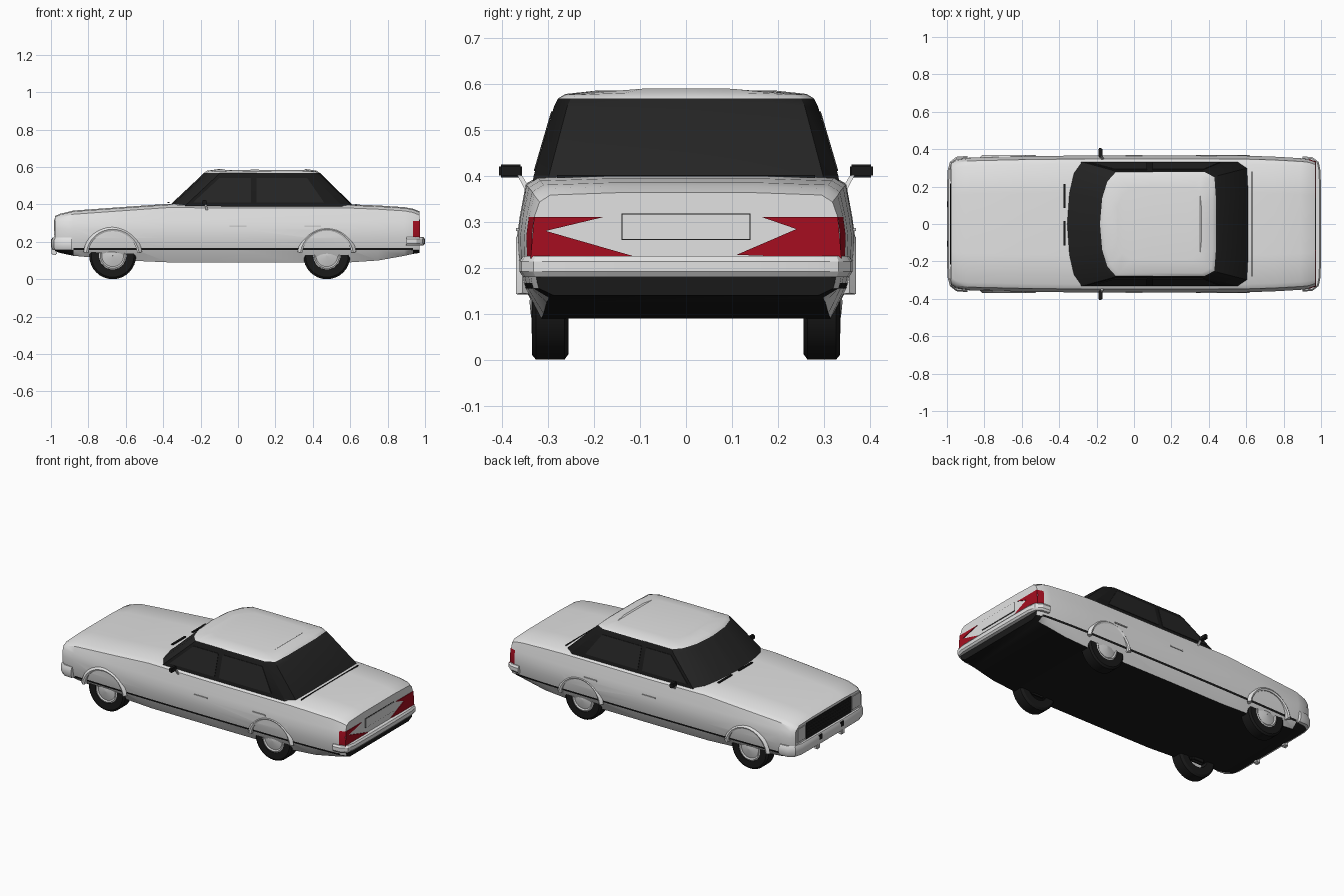
import bpy, bmesh, math
from mathutils import Vector

cube = bpy.data.objects.get("Cube")
if cube:
    bpy.data.objects.remove(cube, do_unlink=True)


def material(name, r, g, b):
    m = bpy.data.materials.new(name)
    m.use_nodes = True
    m.diffuse_color = (r, g, b, 1)
    node = next(n for n in m.node_tree.nodes if n.type == 'BSDF_PRINCIPLED')
    node.inputs["Base Color"].default_value = (r, g, b, 1)
    node.inputs["Roughness"].default_value = 0.6
    return m


WHITE = material("white paint", .76, .76, .76)
BLACK = material("black trim", .01, .01, .01)
RED = material("red lamp", .38, .004, .014)
GLASS = material("dark glass", .018, .018, .018)
SILVER = material("light silver", .62, .62, .62)


def finish(name, bm, mats, smooth=True, rule=None):
    bmesh.ops.recalc_face_normals(bm, faces=bm.faces)
    bm.normal_update()
    if rule:
        for f in bm.faces:
            f.material_index = rule(f.calc_center_median(), f.normal)
    mesh = bpy.data.meshes.new(name)
    bm.to_mesh(mesh)
    bm.free()
    ob = bpy.data.objects.new(name, mesh)
    bpy.context.collection.objects.link(ob)
    for m in mats:
        mesh.materials.append(m)
    if smooth:
        soften(ob)
    return ob


def soften(ob):
    bpy.ops.object.select_all(action='DESELECT')
    ob.select_set(True)
    bpy.context.view_layer.objects.active = ob
    bpy.ops.object.shade_smooth_by_angle(angle=math.radians(32))


def loft(name, rings, mats, closed=False, **kw):
    """Skin rings of equal length; end caps are strips joining mirrored points."""
    bm = bmesh.new()
    vs = [[bm.verts.new(p) for p in ring] for ring in rings]
    n = len(vs[0])
    pairs = list(zip(vs, vs[1:])) + ([(vs[-1], vs[0])] if closed else [])
    for a, b in pairs:
        for i in range(n):
            j = (i + 1) % n
            bm.faces.new((a[i], a[j], b[j], b[i]))
    if not closed:
        for ring in (vs[0], vs[-1]):
            for i in range(n // 2 - 1):
                bm.faces.new((ring[i], ring[i + 1], ring[n - 2 - i], ring[n - 1 - i]))
    return finish(name, bm, mats, **kw)


def mirrored(half):
    return half + [(x, -y, z) for x, y, z in reversed(half)]


def plate(name, pts, depth, mat):
    """Flat polygon thickened by the vector depth."""
    bm = bmesh.new()
    f = bm.faces.new([bm.verts.new(p) for p in pts])
    ext = bmesh.ops.extrude_face_region(bm, geom=[f])
    bmesh.ops.translate(bm, vec=depth, verts=[v for v in ext["geom"] if isinstance(v, bmesh.types.BMVert)])
    return finish(name, bm, [mat], smooth=False)


def box(name, centre, size, mat, bevel=0.0):
    bm = bmesh.new()
    bmesh.ops.create_cube(bm, size=1)
    for v in bm.verts:
        v.co = Vector([c + a * s for c, a, s in zip(centre, v.co, size)])
    if bevel:
        bmesh.ops.bevel(bm, geom=bm.edges[:], offset=bevel, segments=2, affect='EDGES')
    return finish(name, bm, [mat])


def lathe(name, profile, x, z, mat, sides=32):
    """Revolve (y, radius) pairs about a wheel axle."""
    rings = []
    for k in range(sides):
        a = 2 * math.pi * k / sides
        rings.append([(x + r * math.cos(a), y, z + r * math.sin(a)) for y, r in profile])
    return loft(name, rings, [mat], closed=True)


# Body shell: stations of x, half width, floor height, top height
stations = [(-.978, .325, .15, .338), (-.95, .345, .14, .35), (-.88, .355, .125, .367),
            (-.6, .362, .1, .387), (-.37, .365, .09, .403), (0, .367, .09, .4),
            (.6, .365, .09, .4), (.75, .36, .1, .394), (.89, .352, .125, .385),
            (.935, .347, .135, .377), (.97, .335, .14, .363)]


def section(x, w, zb, zt):
    rows = [(.86, zb), (.955, .155), (.965, .167), (.995, .22), (1, .27), (.985, .31),
            (.95, zt - .02), (.88, zt - .005), (.45, zt)]
    return mirrored([(x, w * f, z) for f, z in rows])


def body_rule(c, n):
    if n.z < -.8:
        return 1
    if n.x > .9 and c.z < .22:
        return 1
    if .155 < c.z < .167 and -.9 < c.x < .93:
        return 1
    if c.x > .94 and n.x < .9 and .22 < c.z < .31:
        return 2
    return 0


body = loft("body_shell", [section(*s) for s in stations], [WHITE, BLACK, RED],
            smooth=False, rule=body_rule)

# Wheel wells are cut out of the shell
AXLES = (-.67, .475)
R = .125
for x in AXLES:
    for s in (-1, 1):
        bm = bmesh.new()
        bmesh.ops.create_cone(bm, cap_ends=True, segments=32, radius1=R + .008, radius2=R + .008, depth=.2)
        for v in bm.verts:
            v.co = Vector((x + v.co.x, s * .34 + v.co.z, R + .002 + v.co.y))
        cutter = finish("well_cutter", bm, [WHITE, BLACK, RED], smooth=False)
        cutter.hide_render = True
        mod = body.modifiers.new("well", 'BOOLEAN')
        mod.operation = 'DIFFERENCE'
        mod.solver = 'EXACT'
        mod.object = cutter
        bpy.context.view_layer.objects.active = body
        bpy.ops.object.modifier_apply(modifier=mod.name)
        bpy.data.objects.remove(cutter, do_unlink=True)
soften(body)


# Cabin: plan outlines of front x, rear x, half width, height, crown
def outline(xf, xr, w, z, crown=0):
    return mirrored([(xf, .001, z + crown), (xf + .012, w * .5, z + crown), (xf + .04, w * .82, z),
                     (xf + .085, w, z), (.08, w, z + crown * .4), (xr - .06, w, z),
                     (xr - .008, w * .9, z), (xr, w * .5, z + crown), (xr, .001, z + crown)])


cabin = [outline(-.378, .617, .334, .38), outline(-.36, .61, .331, .4), outline(-.2, .457, .287, .55),
         outline(-.182, .438, .278, .568), outline(-.165, .42, .262, .576, .004),
         outline(-.1, .36, .19, .583, .006)]


def cabin_rule(c, n):
    if c.z > .568:
        return 0
    return 2 if abs(n.x) > .45 else 1


loft("cabin_and_roof", cabin, [WHITE, BLACK, GLASS], rule=cabin_rule)


# Side glass, lower trim, handles, mirrors, arch lips and wheels on both sides
def lean(z):
    return .331 - (z - .4) * .293


for s, side in ((1, "left"), (-1, "right")):
    for part, quad in (("front", ((-.24, .41), (.07, .41), (.07, .54), (-.1, .54))),
                       ("rear", ((.1, .41), (.46, .41), (.37, .54), (.1, .54)))):
        plate(f"{side}_{part}_window", [(x, s * lean(z), z) for x, z in quad], (0, s * .003, 0), GLASS)
    for x in (.02, .42):
        box(f"{side}_door_handle", (x - .02, s * .366, .283), (.09, .006, .007), SILVER)
    box(f"{side}_mirror_head", (-.18, s * .381, .41), (.022, .05, .028), BLACK, .004)
    plate(f"{side}_mirror_stalk", [(-.17, s * .33, .355), (-.17, s * .345, .36),
                                   (-.18, s * .366, .4), (-.18, s * .356, .4)], (.012, 0, 0), WHITE)
    for x, end in zip(AXLES, ("front", "rear")):
        arc = []
        for k in range(17):
            a = math.pi * (.04 + .92 * k / 16)
            arc.append([(x + r * math.cos(a), s * y, R + r * math.sin(a))
                        for r, y in ((.132, .33), (.132, .364), (.142, .369), (.158, .355))])
        loft(f"{side}_{end}_arch_lip", arc, [WHITE])
        lathe(f"{side}_{end}_tyre", [(s * y, r) for y, r in (
            (.255, .07), (.255, .112), (.264, R), (.326, R), (.335, .114), (.335, .074), (.32, .07))],
            x, R, BLACK)
        lathe(f"{side}_{end}_hubcap", [(s * y, r) for y, r in (
            (.3, .001), (.3, .074), (.332, .074), (.336, .066), (.33, .058), (.337, .03), (.34, .001))],
            x, R, SILVER)
        box(f"{side}_{end}_hub_inside", (x, s * .26, R), (.09, .03, .09), BLACK, .01)


# Wraparound bumpers
def bumper(name, path, z0, z1):
    pts = [Vector(p) for p in path] + [Vector((x, -y)) for x, y in reversed(path)]
    rings = []
    for i, p in enumerate(pts):
        t = (pts[min(i + 1, len(pts) - 1)] - pts[max(i - 1, 0)]).normalized()
        out = Vector((t.y, -t.x))
        if out.dot(p) < 0:
            out = -out
        h = z1 - z0
        rings.append([(*(p + out * o), z0 + h * f) for o, f in (
            (-.025, 0), (.006, 0), (.014, .25), (.014, .75), (.006, 1), (-.025, 1))])
    loft(name, rings, [WHITE])


bumper("front_bumper", [(-.89, .35), (-.945, .346), (-.972, .325), (-.984, .28), (-.986, .1)], .155, .222)
bumper("rear_bumper", [(.9, .348), (.95, .344), (.975, .325), (.984, .28), (.986, .1)], .18, .225)

# Nose: grille with bars, headlamps and overriders
NOSE = -.978
box("grille", (NOSE, 0, .275), (.008, .44, .098), BLACK)
for i in range(4):
    box("grille_bar", (NOSE - .004, 0, .245 + .02 * i), (.003, .43, .003), GLASS)
for s in (-1, 1):
    box("headlamp", (NOSE, s * .268, .276), (.009, .08, .085), SILVER, .002)
    box("overrider", (-.982, s * .12, .172), (.03, .03, .085), WHITE, .006)
    box("overrider_pad", (-.997, s * .105, .2), (.006, .03, .03), BLACK)
    box("wiper", (-.372, s * .1 + .05, .41), (.012, .13, .006), BLACK)

# Tail: notched lamps, number plate and boot seam
TAIL = .97
lamps = {"left": [(.33, .31), (.165, .31), (.24, .284), (.11, .228), (.338, .22)],
         "right": [(-.33, .31), (-.18, .31), (-.305, .28), (-.1, .221), (-.338, .22)]}
for side, pts in lamps.items():
    plate(f"{side}_tail_lamp", [(TAIL, y, z) for y, z in pts], (.004, 0, 0), RED)
box("number_plate_rim", (TAIL, 0, .289), (.004, .28, .058), BLACK)
box("number_plate", (TAIL + .001, 0, .289), (.006, .275, .053), WHITE)
box("boot_seam", (.63, 0, .398), (.006, .56, .006), BLACK)
